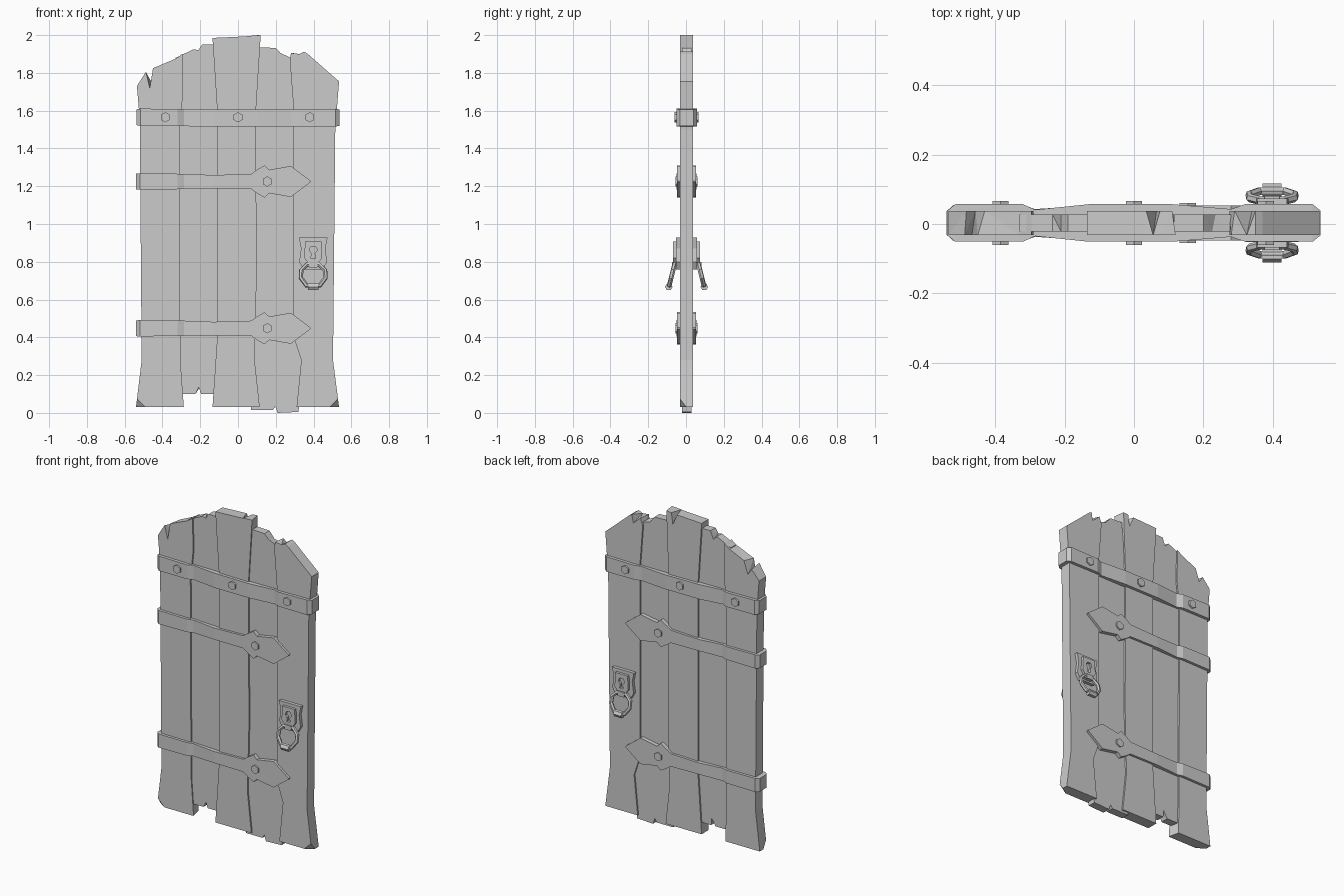
import bpy, bmesh, math
from mathutils import Vector

if "Cube" in bpy.data.objects:
    bpy.data.objects.remove(bpy.data.objects["Cube"])

YC = 0.003  # middle of the door thickness


def finish(bm, name):
    bmesh.ops.recalc_face_normals(bm, faces=bm.faces)
    me = bpy.data.meshes.new(name)
    bm.to_mesh(me)
    bm.free()
    ob = bpy.data.objects.new(name, me)
    bpy.context.collection.objects.link(ob)
    return ob


def plank(name, outline, half, back=None, chips=()):
    """Extrude an x-z outline; 'back' shifts back-face points, 'chips' cut corners."""
    back = back or {}
    bm = bmesh.new()
    f, b = [], []
    for i, (x, z) in enumerate(outline):
        dx, dz = back.get(i, (0, 0))
        f.append(bm.verts.new((x, YC - half, z)))
        b.append(bm.verts.new((x + dx, YC + half, z + dz)))
    bm.faces.new(f)
    bm.faces.new(b[::-1])
    n = len(f)
    for i in range(n):
        j = (i + 1) % n
        bm.faces.new((f[i], b[i], b[j], f[j]))
    bmesh.ops.triangulate(bm, faces=[p for p in bm.faces if len(p.verts) == 4])
    for x, side, z, dx, dy, dz in chips:
        co = Vector((x + dx, YC + side * half, z))
        no = Vector((-1 / dx, side / dy, -1 / dz))
        bmesh.ops.bisect_plane(bm, geom=bm.verts[:] + bm.edges[:] + bm.faces[:],
                               plane_co=co, plane_no=no, clear_outer=True)
        bmesh.ops.holes_fill(bm, edges=[e for e in bm.edges if e.is_boundary])
    return finish(bm, name)


def strap(name, z, stations):
    """Loft a box section along x; station = (x, z offset, half height, half depth)."""
    bm = bmesh.new()
    rings = []
    for x, dz, hz, hy in stations:
        rings.append([bm.verts.new((x, YC + sy * hy, z + dz + sz * hz))
                      for sy, sz in ((-1, -1), (1, -1), (1, 1), (-1, 1))])
    for a, b in zip(rings, rings[1:]):
        for i in range(4):
            j = (i + 1) % 4
            bm.faces.new((a[i], a[j], b[j], b[i]))
    bm.faces.new(rings[0])
    bm.faces.new(rings[-1][::-1])
    return finish(bm, name)


def bolt(name, x, z, half):
    bpy.ops.mesh.primitive_cylinder_add(vertices=6, radius=0.027, depth=2 * half,
                                        location=(x, YC, z), rotation=(math.pi / 2, 0, 0))
    bpy.context.object.name = name


def plate(name, outlines, y, half):
    """Flat plate facing the front; extra outlines become holes."""
    cu = bpy.data.curves.new(name, 'CURVE')
    cu.dimensions = '2D'
    cu.fill_mode = 'BOTH'
    cu.extrude = half
    for pts in outlines:
        sp = cu.splines.new('POLY')
        sp.points.add(len(pts) - 1)
        for p, (x, z) in zip(sp.points, pts):
            p.co = (x, z, 0, 1)
        sp.use_cyclic_u = True
        sp.use_smooth = False
    ob = bpy.data.objects.new(name, cu)
    ob.location.y = y
    ob.rotation_euler.x = math.pi / 2
    bpy.context.collection.objects.link(ob)


def rod(name, pts, radius, cyclic):
    cu = bpy.data.curves.new(name, 'CURVE')
    cu.dimensions = '3D'
    cu.bevel_depth = radius
    cu.bevel_resolution = 1
    cu.use_fill_caps = not cyclic
    sp = cu.splines.new('POLY')
    sp.points.add(len(pts) - 1)
    for p, co in zip(sp.points, pts):
        p.co = (*co, 1)
    sp.use_cyclic_u = cyclic
    sp.use_smooth = False
    bpy.context.collection.objects.link(bpy.data.objects.new(name, cu))


# Planks, left to right; the second and fourth are thinner
plank("plank_left", [(-.54, .03), (-.51, .28), (-.52, 1.55), (-.535, 1.73), (-.488, 1.805),
                     (-.467, 1.72), (-.45, 1.825), (-.33, 1.875), (-.295, 1.90), (-.29, 1.7),
                     (-.31, 1.5), (-.305, .28), (-.287, .03)], .035,
      {4: (.005, -.015), 5: (.01, .03), 6: (.02, .005), 12: (-.015, 0)},
      [(-.54, -1, .03, .05, .035, .05)])
plank("plank_inner_left", [(-.315, .10), (-.225, .10), (-.208, .135), (-.195, .10), (-.11, .10),
                           (-.105, 1.5), (-.125, 1.95), (-.19, 1.95), (-.21, 1.92), (-.235, 1.925),
                           (-.33, 1.88), (-.33, 1.5)], .025,
      {8: (0, -.02), 2: (.01, .01)})
plank("plank_centre", [(-.135, .03), (.115, .03), (.088, .28), (.098, .7), (.095, 1.6),
                       (.12, 2.0), (.075, 1.997), (.055, 1.995), (.035, 1.993), (-.135, 1.985),
                       (-.11, 1.6), (-.11, .4)], .035,
      {7: (.01, -.07), 5: (-.01, 0)})
plank("plank_inner_right", [(.07, .015), (.185, .015), (.198, .035), (.21, 0), (.32, .005),
                            (.35, .28), (.31, .4), (.305, 1.6), (.28, 1.88), (.225, 1.905),
                            (.20, 1.932), (.115, 1.935), (.085, 1.6), (.085, .6), (.06, .3)], .025,
      {9: (.01, -.015)})
plank("plank_right", [(.31, .03), (.535, .03), (.503, .28), (.515, 1.5), (.535, 1.755),
                      (.37, 1.90), (.35, 1.912), (.325, 1.90), (.28, 1.905), (.275, 1.86),
                      (.295, 1.6), (.295, .4), (.335, .28)], .035,
      {7: (.015, -.04), 8: (.01, 0)},
      [(.535, -1, .03, -.05, .035, .05)])

# Full-width top strap, dipping over the thinner planks
strap("top_strap", 1.563, [(-.537, .002, .042, .036), (-.515, .002, .046, .054),
                           (-.32, 0, .045, .054), (-.285, 0, .045, .038), (-.13, -.002, .046, .054),
                           (.11, -.003, .045, .054), (.28, -.002, .045, .04),
                           (.32, -.001, .045, .054), (.515, 0, .047, .054),
                           (.537, 0, .043, .036)])
for i, x in enumerate((-.385, 0, .38)):
    bolt("strap_bolt_%d" % i, x, 1.565, .064)

# Hinge straps with spear-shaped tips
for label, z in (("upper", 1.225), ("lower", .448)):
    strap(label + "_hinge", z, [(-.54, 0, .042, .034), (-.52, 0, .043, .052),
                                (-.32, 0, .041, .052), (-.285, 0, .04, .04),
                                (-.13, -.002, .036, .05), (.07, 0, .04, .05), (.10, 0, .062, .05),
                                (.14, 0, .085, .05), (.165, 0, .062, .05),
                                (.28, 0, .082, .05), (.385, 0, .003, .05)])
    bolt(label + "_hinge_bolt", .155, z, .058)

# Lock plate, escutcheon with keyhole, and pull ring on both faces
LX = .398
half_plate = [(.076, .928), (.064, .87), (.074, .80), (.052, .76)]
half_guard = [(.043, .908), (.047, .82), (.028, .795)]
half_key = [(.01, .882), (.019, .87), (.019, .857), (.008, .845), (.012, .818)]
half_ring = [(.032, .785), (.063, .755), (.065, .715), (.036, .675)]


def mirrored(pts):
    return [(LX + x, z) for x, z in pts] + [(LX - x, z) for x, z in pts[::-1]]


for label, s in (("front", -1), ("back", 1)):
    plate(label + "_lock_plate", [mirrored(half_plate)], YC + s * .044, .011)
    plate(label + "_escutcheon", [mirrored(half_guard), mirrored(half_key)], YC + s * .062, .009)
    plate(label + "_ring_lug", [mirrored([(.022, .8), (.022, .77)])], YC + s * .064, .014)
    tilt = lambda z: YC + s * (.064 + (.785 - z) * .25)
    rod(label + "_pull_ring", [(x, tilt(z), z) for x, z in mirrored(half_ring)], .0125, True)
    rod(label + "_ring_grip", [(LX - .027, tilt(.665), .667), (LX + .027, tilt(.665), .667)],
        .02, False)
